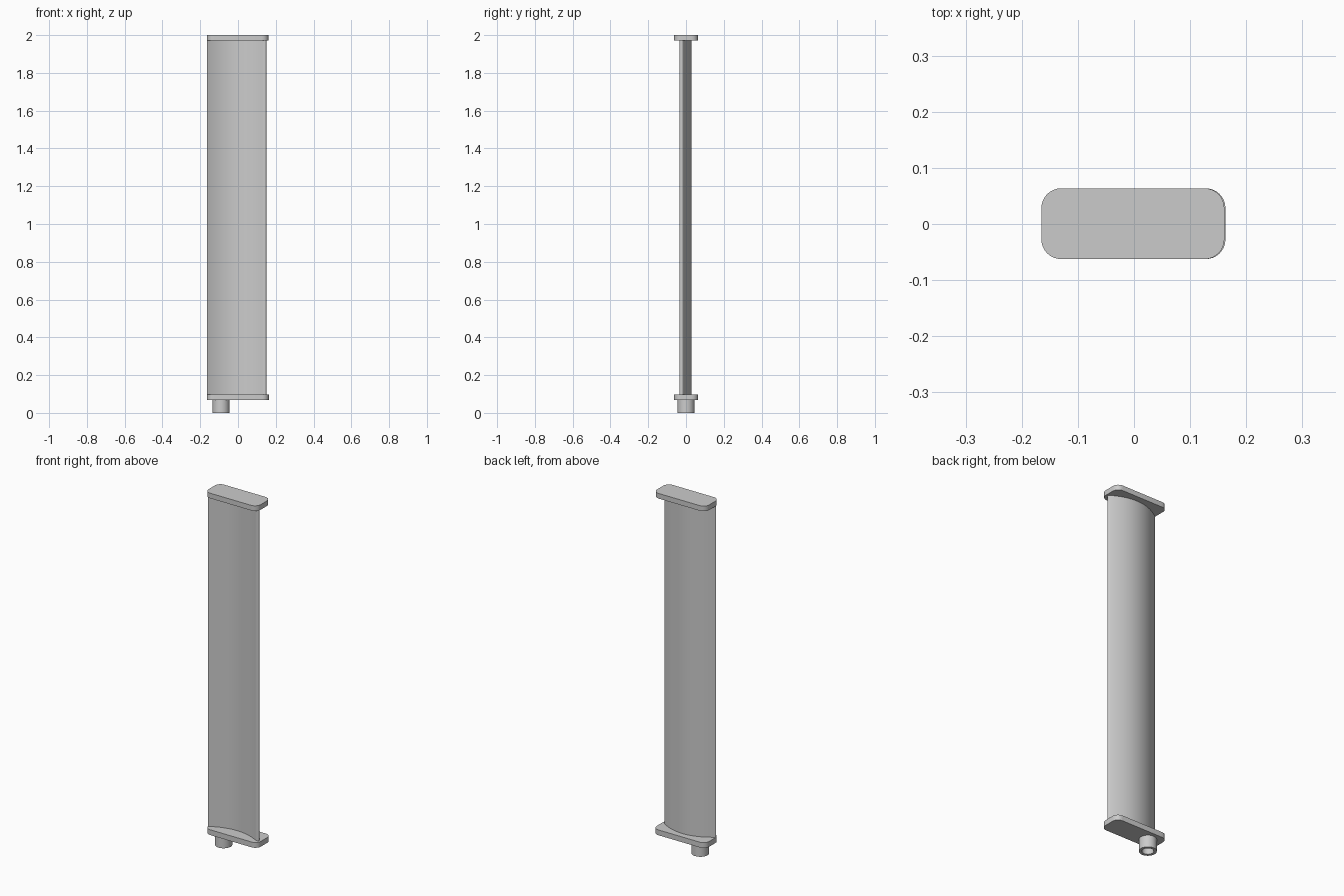
import bpy, bmesh, math
from mathutils import Vector

cube = bpy.data.objects.get("Cube")
if cube:
    bpy.data.objects.remove(cube, do_unlink=True)

metal = bpy.data.materials.new("light_grey_metal")
metal.use_nodes = True
grey = (0.6, 0.6, 0.6, 1.0)
metal.diffuse_color = grey
metal.node_tree.nodes["Principled BSDF"].inputs["Base Color"].default_value = grey


def finish(name, bm):
    bmesh.ops.recalc_face_normals(bm, faces=bm.faces)
    mesh = bpy.data.meshes.new(name)
    bm.to_mesh(mesh)
    bm.free()
    mesh.materials.append(metal)
    obj = bpy.data.objects.new(name, mesh)
    bpy.context.collection.objects.link(obj)
    bpy.ops.object.select_all(action="DESELECT")
    obj.select_set(True)
    bpy.context.view_layer.objects.active = obj
    bpy.ops.object.shade_smooth_by_angle(angle=math.radians(35))


def prism(name, outline, z0, z1):
    bm = bmesh.new()
    base = bm.faces.new([bm.verts.new((x, y, z0)) for x, y in outline])
    top = bmesh.ops.extrude_face_region(bm, geom=[base], use_keep_orig=True)
    moved = [v for v in top["geom"] if isinstance(v, bmesh.types.BMVert)]
    bmesh.ops.translate(bm, verts=moved, vec=(0, 0, z1 - z0))
    finish(name, bm)


def arc(cx, cy, r, start, end, steps):
    angles = [start + (end - start) * i / steps for i in range(steps + 1)]
    return [(cx + r * math.cos(a), cy + r * math.sin(a)) for a in angles]


def rounded_rectangle(x0, x1, y0, y1, r):
    q = math.pi / 2
    corners = [(x1 - r, y1 - r), (x0 + r, y1 - r), (x0 + r, y0 + r), (x1 - r, y0 + r)]
    return [p for i, (x, y) in enumerate(corners)
            for p in arc(x, y, r, i * q, (i + 1) * q, 8)]


def blade_outline(steps=28):
    # Arched centre line from the round nose to the thin trailing edge
    nose, tail = Vector((0.14, -0.024)), Vector((-0.164, -0.034))
    arch = 0.047
    back, front = [], []
    for i in range(steps + 1):
        u = i / steps
        point = nose.lerp(tail, u) + Vector((0, 4 * arch * u * (1 - u)))
        along = tail - nose + Vector((0, 4 * arch * (1 - 2 * u)))
        normal = Vector((-along.y, along.x)).normalized()
        if normal.y < 0:
            normal.negate()
        half = 0.0105 + 0.008 * u - 0.0175 * u * u
        back.append(point + normal * half)
        front.append(point - normal * half)
    # Semicircular nose
    lead = back[0] - nose
    a = math.atan2(lead.y, lead.x)
    cap = arc(nose.x, nose.y, lead.length, a - math.pi, a, 12)[1:-1]
    return [tuple(p) for p in back] + [tuple(p) for p in reversed(front)] + cap


# Blade and its two end plates
prism("blade", blade_outline(), 0.09, 1.975)
prism("lower_plate", rounded_rectangle(-0.165, 0.163, -0.0625, 0.0635, 0.035), 0.067, 0.097)
prism("upper_plate", rounded_rectangle(-0.165, 0.161, -0.0625, 0.0635, 0.035), 1.971, 2.0)

# Hollow mounting peg, open at the bottom
bm = bmesh.new()
sides = 40
section = [(0.045, 0.07), (0.045, 0.0), (0.03, 0.0), (0.03, 0.066)]
rings = [[bm.verts.new((x, y, z)) for x, y in arc(-0.09, 0, r, 0, math.tau, sides)[:-1]]
         for r, z in section]
for a, b in zip(rings, rings[1:]):
    for i in range(sides):
        j = (i + 1) % sides
        bm.faces.new((a[i], a[j], b[j], b[i]))
bm.faces.new(rings[0])
bm.faces.new(rings[-1])
finish("mounting_peg", bm)
